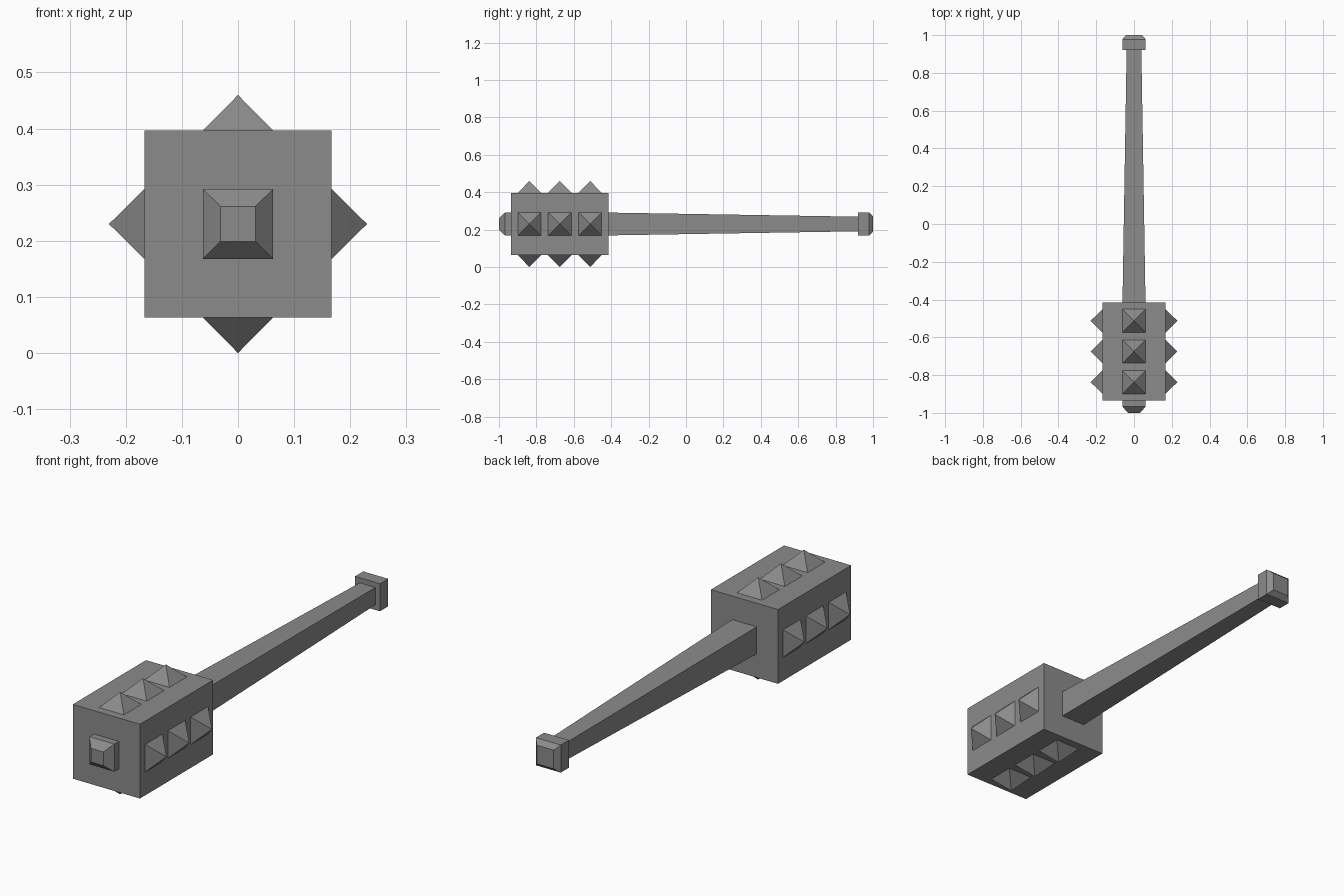
import bpy
import bmesh
from mathutils import Matrix, Vector

old = bpy.data.objects.get("Cube")
if old:
    bpy.data.objects.remove(old, do_unlink=True)

AXIS_Z = 0.23  # height of the club's long axis

iron = bpy.data.materials.new("iron_grey")
iron.use_nodes = True
grey = (0.26, 0.26, 0.26, 1)
iron.diffuse_color = grey
iron.node_tree.nodes["Principled BSDF"].inputs["Base Color"].default_value = grey


def finish(name, bm):
    bmesh.ops.recalc_face_normals(bm, faces=bm.faces)
    mesh = bpy.data.meshes.new(name)
    bm.to_mesh(mesh)
    bm.free()
    mesh.materials.append(iron)
    obj = bpy.data.objects.new(name, mesh)
    bpy.context.collection.objects.link(obj)
    obj.location.z = AXIS_Z
    return obj


def square_loft(name, sections):
    """Square bar along y through (y, half width) sections, capped at both ends."""
    bm = bmesh.new()
    rings = [[bm.verts.new((sx * h, y, sz * h))
              for sx, sz in ((-1, -1), (1, -1), (1, 1), (-1, 1))]
             for y, h in sections]
    for a, b in zip(rings, rings[1:]):
        for i in range(4):
            j = (i + 1) % 4
            bm.faces.new((a[i], a[j], b[j], b[i]))
    bm.faces.new(rings[0])
    bm.faces.new(rings[-1])
    return finish(name, bm)


# Body parts along the axis
HEAD = 0.167
square_loft("head", [(-0.935, HEAD), (-0.415, HEAD)])
square_loft("front_cap", [(-0.935, 0.062), (-0.967, 0.062), (-1.0, 0.031)])
square_loft("handle", [(-0.415, 0.061), (0.92, 0.039)])
square_loft("pommel", [(0.92, 0.062), (0.978, 0.062), (1.0, 0.042)])

# Rows of pyramid spikes on the four long sides of the head
SPIKE = 0.062
for turn, side in enumerate(("top", "left", "bottom", "right")):
    spin = Matrix.Rotation(turn * 1.5707963, 4, "Y")
    bm = bmesh.new()
    for y in (-0.837, -0.675, -0.513):
        base = [bm.verts.new(spin @ Vector((sx * SPIKE, y + sy * SPIKE, HEAD)))
                for sx, sy in ((-1, -1), (1, -1), (1, 1), (-1, 1))]
        tip = bm.verts.new(spin @ Vector((0, y, HEAD + 0.063)))
        bm.faces.new(base)
        for i in range(4):
            bm.faces.new((base[i], base[(i + 1) % 4], tip))
    finish(side + "_spikes", bm)
